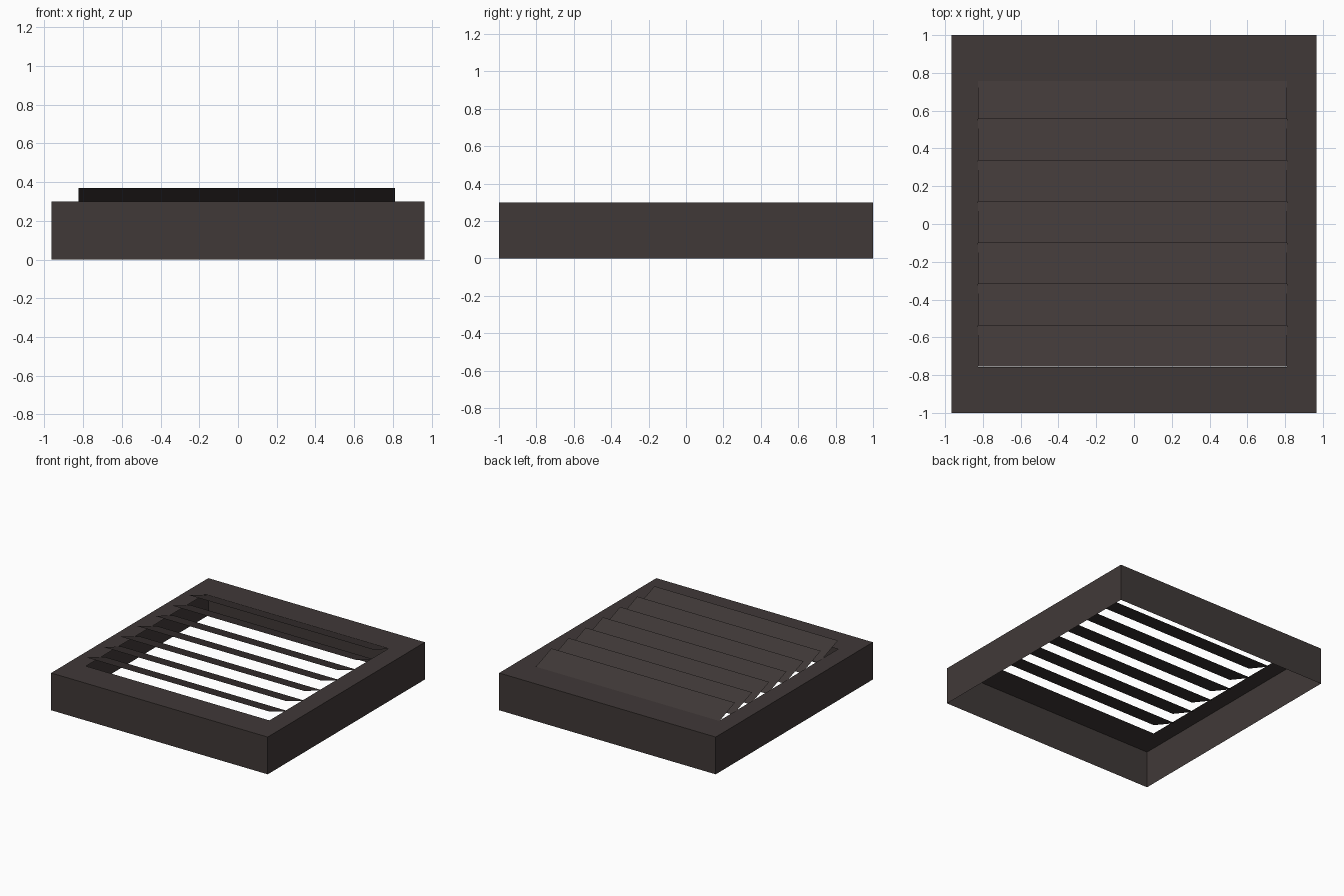
import bpy

if "Cube" in bpy.data.objects:
    bpy.data.objects.remove(bpy.data.objects["Cube"])

metal = bpy.data.materials.new("dark brown metal")
metal.diffuse_color = (0.051, 0.0405, 0.039, 1)
metal.use_nodes = True
metal.node_tree.nodes["Principled BSDF"].inputs["Base Color"].default_value = metal.diffuse_color


def add_mesh(name, verts, faces):
    mesh = bpy.data.meshes.new(name)
    mesh.from_pydata(verts, [], faces)
    mesh.materials.append(metal)
    obj = bpy.data.objects.new(name, mesh)
    bpy.context.collection.objects.link(obj)
    return obj


def ring(x0, x1, y0, y1, z):
    return [(x0, y0, z), (x1, y0, z), (x1, y1, z), (x0, y1, z)]


# Thin open-bottomed housing: four walls and a top plate with an opening
X, Y, H = 0.965, 1.0, 0.30
LEFT, RIGHT, FRONT, BACK = -0.825, 0.81, -0.757, 0.757
verts = ring(-X, X, -Y, Y, 0) + ring(-X, X, -Y, Y, H) + ring(LEFT, RIGHT, FRONT, BACK, H)
faces = []
for i in range(4):
    j = (i + 1) % 4
    faces.append((i, j, j + 4, i + 4))
    faces.append((i + 4, j + 4, j + 8, i + 8))
add_mesh("vent_housing", verts, faces)

# Seven tilted sheet louvers, high at the front and dipping below the plate
PITCH, DEPTH, TOP, SLOPE = 0.2185, 0.24, 0.37, 0.37
for n in range(7):
    y = -0.755 + n * PITCH
    low = TOP - SLOPE * DEPTH
    add_mesh(f"louver_{n + 1}",
             [(LEFT, y, TOP), (RIGHT, y, TOP), (RIGHT, y + DEPTH, low), (LEFT, y + DEPTH, low)],
             [(0, 1, 2, 3)])
